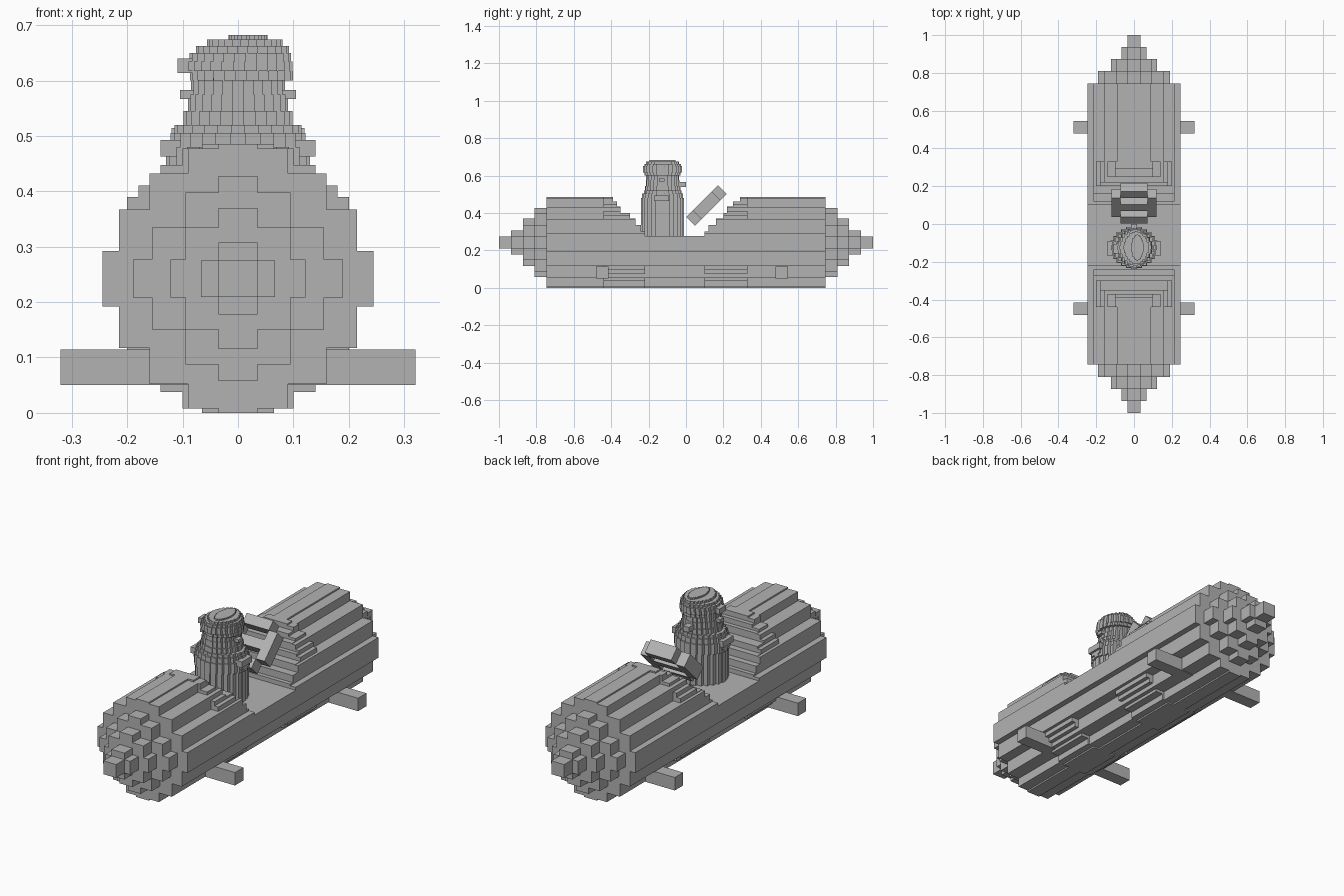
import bpy, bmesh, math
from mathutils import Matrix, Vector

cube = bpy.data.objects.get("Cube")
if cube:
    bpy.data.objects.remove(cube, do_unlink=True)

grey = bpy.data.materials.new("plain grey")
grey.use_nodes = True
grey.diffuse_color = (0.45, 0.45, 0.45, 1)
grey.node_tree.nodes["Principled BSDF"].inputs["Base Color"].default_value = grey.diffuse_color

MID = 0.2425   # height of the hull axis


def finish(name, bm, matrix=None):
    bmesh.ops.recalc_face_normals(bm, faces=bm.faces)
    mesh = bpy.data.meshes.new(name)
    bm.to_mesh(mesh)
    bm.free()
    mesh.materials.append(grey)
    obj = bpy.data.objects.new(name, mesh)
    bpy.context.collection.objects.link(obj)
    if matrix:
        obj.matrix_world = matrix
    return obj


def add_box(bm, center, size):
    bmesh.ops.create_cube(bm, size=1, matrix=Matrix.Translation(center) @ Matrix.Diagonal((*size, 1)))


def stepped_outline(steps, cap=9):
    """Four-way staircase outline; steps run from narrow and tall to wide and low."""
    def quadrant(limit):
        pts, prev = [(0, min(steps[0][1], limit))], None
        for w, h in steps:
            h = min(h, limit)
            if prev is not None:
                pts.append((prev, h))
            pts.append((w, h))
            prev = w
        return pts
    top, low = quadrant(cap), quadrant(9)
    loop = top + [(x, -v) for x, v in reversed(low)]
    loop += [(-x, -v) for x, v in low] + [(-x, v) for x, v in reversed(top)]
    clean = []
    for p in loop:
        if not clean or (Vector(p) - Vector(clean[-1])).length > 1e-5:
            clean.append(p)
    if (Vector(clean[0]) - Vector(clean[-1])).length < 1e-5:
        clean.pop()
    return clean


def add_prism(bm, outline, a, b, place):
    lower = [bm.verts.new(place(u, v, a)) for u, v in outline]
    upper = [bm.verts.new(place(u, v, b)) for u, v in outline]
    bm.faces.new(lower)
    bm.faces.new(upper)
    for i in range(len(lower)):
        j = (i + 1) % len(lower)
        bm.faces.new((lower[i], lower[j], upper[j], upper[i]))


def along_y(u, v, w):
    return (u, w, v + MID)


# Hull: ribbed log section, sliced lengthwise to step down into the cockpit
log = [(0.035, 0.2425), (0.09, 0.235), (0.16, 0.19), (0.215, 0.125), (0.245, 0.05)]
rim = [(0.065, 0.2425), (0.1, 0.235), (0.14, 0.205), (0.16, 0.19), (0.18, 0.168),
       (0.2, 0.147), (0.215, 0.125), (0.245, 0.05)]
bm = bmesh.new()
add_prism(bm, stepped_outline(log), -0.745, -0.44, along_y)
add_prism(bm, stepped_outline(log), 0.33, 0.745, along_y)
add_prism(bm, stepped_outline(log, 0.278 - MID), -0.22, 0.1, along_y)
caps = [0.30, 0.335, 0.37, 0.40, 0.435, 0.46, 0.485]
front_edges = [-0.22, -0.24, -0.27, -0.30, -0.35, -0.37, -0.39, -0.44]
back_edges = [0.1, 0.12, 0.16, 0.2, 0.22, 0.25, 0.29, 0.33]
for edges in (front_edges, back_edges):
    for cap, a, b in zip(caps, edges, edges[1:]):
        add_prism(bm, stepped_outline(rim, cap - MID), a, b, along_y)
finish("hull", bm)

# Stepped caps at both ends
layers = [
    [(0.035, 0.185), (0.095, 0.155), (0.155, 0.092), (0.19, 0.034)],
    [(0.035, 0.127), (0.095, 0.092), (0.122, 0.034)],
    [(0.035, 0.065), (0.067, 0.033)],
    [(0.035, 0.033)],
]
for name, side in (("front_nose", -1), ("back_nose", 1)):
    bm = bmesh.new()
    for i, steps in enumerate(layers):
        start = 0.745 + i * 0.06375
        add_prism(bm, stepped_outline(steps), side * start, side * (start + 0.06375), along_y)
    finish(name, bm)

# Axles
for name, y in (("front_axle", -0.448), ("back_axle", 0.512)):
    bm = bmesh.new()
    add_box(bm, (0, y, 0.082), (0.64, 0.065, 0.064))
    finish(name, bm)


# Driver: stacked stepped ellipses
def add_disc(bm, z0, z1, rx, ry, cx=0, n=7):
    angles = [math.pi / 2 * (1 - (i + 0.5) / n) for i in range(n)]
    steps = [(rx * math.cos(a), ry * math.sin(a)) for a in angles]
    k = 1 / math.sin(angles[0])
    steps = [(w * k, h * k) for w, h in steps]
    add_prism(bm, stepped_outline(steps), z0, z1, lambda u, v, w: (u + cx, v - 0.125, w))


bm = bmesh.new()
for z0, z1, rx, ry in ((0.27, 0.43, 0.122, 0.115), (0.43, 0.48, 0.13, 0.115),
                       (0.48, 0.505, 0.122, 0.11), (0.505, 0.52, 0.115, 0.1)):
    add_disc(bm, z0, z1, rx, ry)
for s in (-1, 1):
    add_box(bm, (s * 0.12, -0.13, 0.478), (0.04, 0.08, 0.03))
    add_box(bm, (s * 0.11, -0.13, 0.455), (0.04, 0.06, 0.02))
finish("driver_body", bm)

bm = bmesh.new()
for z0, z1, rx, ry in ((0.52, 0.545, 0.098, 0.095), (0.545, 0.575, 0.09, 0.09),
                       (0.575, 0.605, 0.085, 0.088)):
    add_disc(bm, z0, z1, rx, ry)
for s in (-1, 1):
    add_box(bm, (s * 0.09, -0.13, 0.575), (0.03, 0.03, 0.016))
add_box(bm, (0, -0.03, 0.552), (0.032, 0.06, 0.026))
finish("driver_head", bm)

bm = bmesh.new()
for z0, z1, rx, ry, cx in ((0.6, 0.617, 0.093, 0.096, 0.006), (0.617, 0.634, 0.096, 0.104, 0.002),
                           (0.634, 0.65, 0.092, 0.104, 0.004), (0.65, 0.662, 0.084, 0.098, 0.008),
                           (0.662, 0.674, 0.068, 0.088, 0.012), (0.674, 0.682, 0.035, 0.07, 0.018)):
    add_disc(bm, z0, z1, rx, ry, cx)
add_box(bm, (-0.09, -0.13, 0.627), (0.038, 0.05, 0.026))
finish("driver_hair", bm)

# Steering wheel: ring of blocks with a hub and side spokes, tilted toward the driver
pattern = ["01110", "10001", "11111", "10001", "01110"]
bm = bmesh.new()
for r, row in enumerate(pattern):
    for c, cell in enumerate(row):
        if cell == "1":
            add_box(bm, ((c - 2) * 0.048, (r - 2) * 0.048, 0), (0.048, 0.048, 0.066))
bmesh.ops.remove_doubles(bm, verts=bm.verts, dist=0.0001)
seen = {}
for f in bm.faces:
    seen.setdefault(tuple(round(v, 3) + 0.0 for v in f.calc_center_median()), []).append(f)
inner = [f for group in seen.values() if len(group) > 1 for f in group]
inner += [f for f in bm.faces if f not in inner and any(len(e.link_faces) > 4 for e in f.edges)]
inner = [f for f in inner if f.is_valid and len(seen[tuple(round(v, 3) + 0.0 for v in f.calc_center_median())]) > 1]
bmesh.ops.delete(bm, geom=inner, context='FACES')
finish("steering_wheel", bm, Matrix.Translation((0, 0.11, 0.44)) @ Matrix.Rotation(math.radians(45), 4, 'X'))
